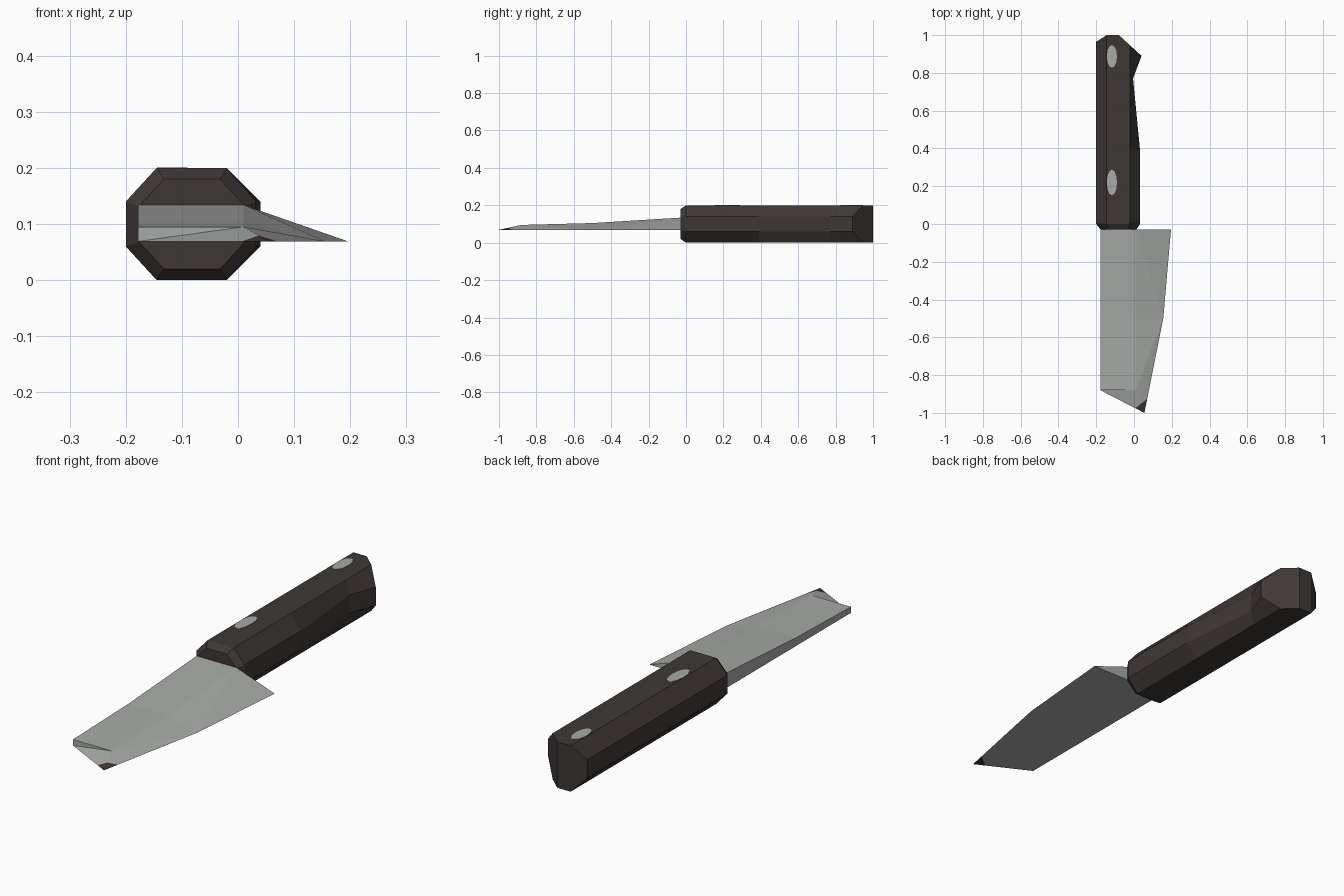
import bpy, bmesh, math
from mathutils import Vector

if "Cube" in bpy.data.objects:
    bpy.data.objects.remove(bpy.data.objects["Cube"])


def material(name, rgb):
    m = bpy.data.materials.new(name)
    m.diffuse_color = (*rgb, 1)
    m.use_nodes = True
    m.node_tree.nodes["Principled BSDF"].inputs["Base Color"].default_value = m.diffuse_color
    return m


DARK = material("dark handle brown", (0.048, 0.039, 0.036))
STEEL = material("steel grey", (0.39, 0.405, 0.39))


def finish(bm, name, mats):
    bmesh.ops.recalc_face_normals(bm, faces=bm.faces[:])
    me = bpy.data.meshes.new(name)
    bm.to_mesh(me)
    bm.free()
    for m in mats:
        me.materials.append(m)
    ob = bpy.data.objects.new(name, me)
    bpy.context.collection.objects.link(ob)
    return ob


def loft(bm, rings):
    """Skin between rings of points; returns the vertex rings."""
    vr = [[bm.verts.new(p) for p in r] for r in rings]
    for a, b in zip(vr, vr[1:]):
        n = len(a)
        for i in range(n):
            j = (i + 1) % n
            bm.faces.new((a[i], a[j], b[j], b[i]))
    return vr


# Handle: chamfered octagonal bar with a waist and a flared butt
def handle_ring(ys, right, scale=1.0):
    pts = [(-0.145, .2), (-0.08, .2), (-0.02, .2), (right, .14), (right, .06),
           (-0.02, 0), (-0.08, 0), (-0.145, 0), (-0.2, .06), (-0.2, .14)]
    if not isinstance(ys, tuple):
        ys = (ys,) * 10
    return [(-0.08 + (x + 0.08) * scale, y, 0.1 + (z - 0.1) * scale)
            for (x, z), y in zip(pts, ys)]


butt = (1, 1, .945, .89, .89, .945, 1, 1, .965, .965)
bm = bmesh.new()
rings = loft(bm, [handle_ring(-0.03, 0.035, 0.8), handle_ring(0, 0.032),
                  handle_ring(0.39, 0.032), handle_ring(0.77, -0.005),
                  handle_ring(butt, 0.04)])
bm.faces.new(rings[0])
e = rings[-1]
for ids in ((0, 1, 6, 7), (1, 2, 3, 4, 5, 6), (0, 7, 8, 9)):
    bm.faces.new([e[i] for i in ids])
finish(bm, "handle", [DARK])


# Blade: flat underside, bevelled to the cutting edge, slanted tip
def blade_ring(y, top, edge, edge_y=None):
    return [(-0.178, y, .069), (-0.178, y, top), (0.01, y, top),
            (edge, y if edge_y is None else edge_y, .069)]


bm = bmesh.new()
rings = loft(bm, [blade_ring(-0.028, .134, .196), blade_ring(-0.5, .105, .155),
                  blade_ring(-0.88, .095, .055, -1.0)])
bm.faces.new(rings[0])
bm.faces.new(rings[-1])
# Dark point of the blade, cut off along a slanted line
co, no = Vector((0.02, -0.965, 0)), Vector((0.035, -0.045, 0)).normalized()
bmesh.ops.triangulate(bm, faces=bm.faces[:])
bmesh.ops.bisect_plane(bm, geom=bm.verts[:] + bm.edges[:] + bm.faces[:],
                       plane_co=co, plane_no=no)
for f in bm.faces:
    c = f.calc_center_median()
    f.material_index = int((c - co).dot(no) > 0 and c.y < -0.92)
finish(bm, "blade", [STEEL, DARK])

# Rivets: thin oval plates on the handle top
for name, y, ry in (("front_rivet", 0.22, 0.068), ("rear_rivet", 0.887, 0.06)):
    bm = bmesh.new()
    oval = [[(-0.117 + 0.027 * math.cos(a), y + ry * math.sin(a), z)
             for a in [math.tau * i / 12 for i in range(12)]]
            for z in (0.197, 0.201)]
    for r in loft(bm, oval):
        bm.faces.new(r)
    finish(bm, name, [STEEL])
